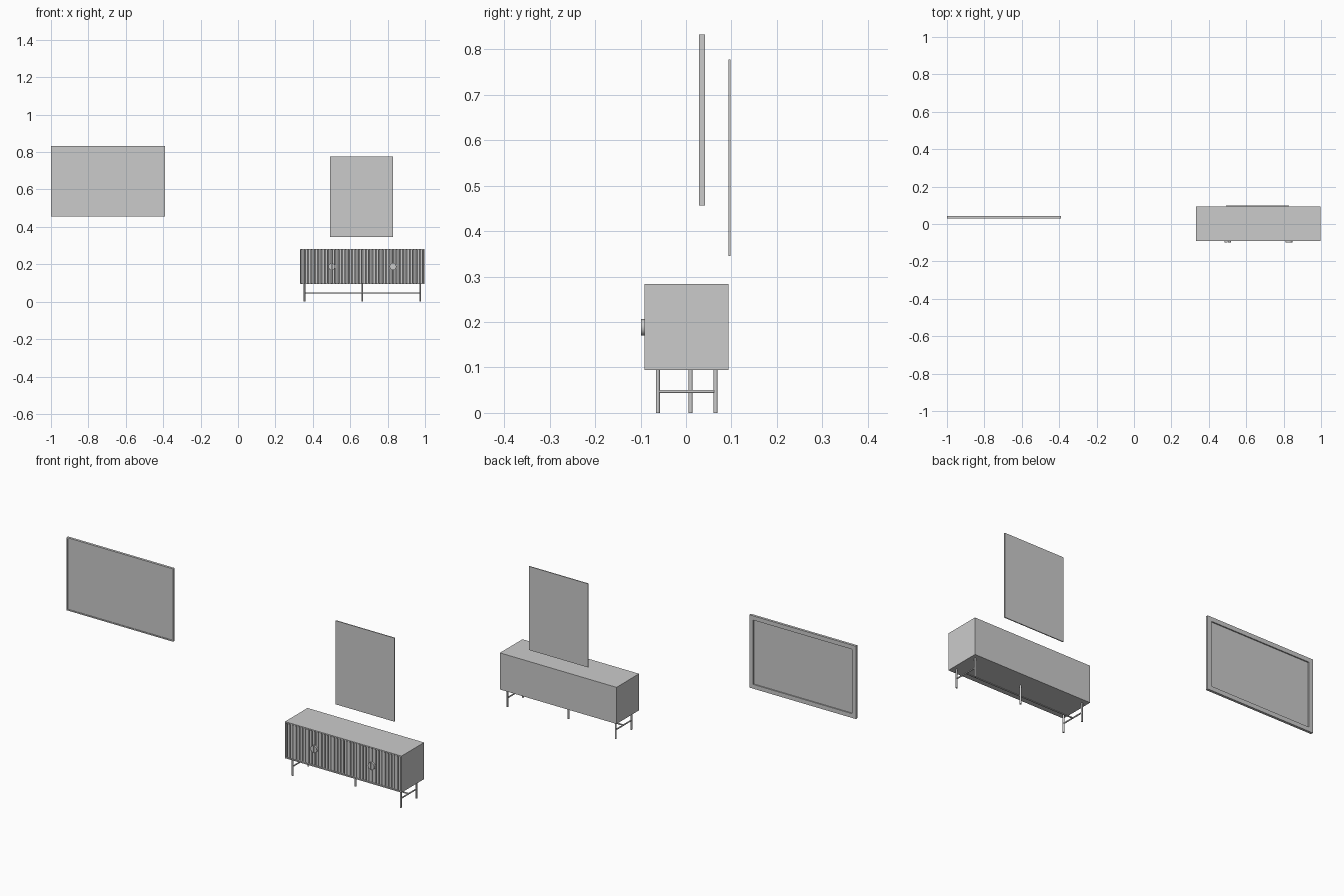
import bpy, math
from mathutils import Vector

if "Cube" in bpy.data.objects:
    bpy.data.objects.remove(bpy.data.objects["Cube"])


def box(name, x0, x1, y0, y1, z0, z1):
    bpy.ops.mesh.primitive_cube_add(size=1, location=((x0+x1)/2, (y0+y1)/2, (z0+z1)/2))
    o = bpy.context.object
    o.name = name
    o.scale = (x1-x0, y1-y0, z1-z0)
    bpy.ops.object.transform_apply(location=False, rotation=False, scale=True)
    return o


def rod(name, a, b, r, sides=20):
    a, b = Vector(a), Vector(b)
    bpy.ops.mesh.primitive_cylinder_add(vertices=sides, radius=r, depth=(b-a).length, location=(a+b)/2)
    o = bpy.context.object
    o.name = name
    o.rotation_euler = (b-a).to_track_quat('Z', 'Y').to_euler()
    bpy.ops.object.shade_smooth_by_angle()
    return o


def prism(name, pts, depth, axis):
    # extrude a closed outline: axis 'z' uses (x, y), axis 'y' uses (x, z)
    lo, hi = depth
    n = len(pts)
    vs = [(p, q, d) if axis == 'z' else (p, d, q) for d in (lo, hi) for p, q in pts]
    fs = [tuple(range(n))[::-1], tuple(range(n, 2*n))]
    fs += [(i, (i+1) % n, n+(i+1) % n, n+i) for i in range(n)]
    if axis == 'y':
        fs = [f[::-1] for f in fs]
    me = bpy.data.meshes.new(name)
    me.from_pydata(vs, [], fs)
    o = bpy.data.objects.new(name, me)
    bpy.context.collection.objects.link(o)
    bpy.context.view_layer.objects.active = o
    bpy.ops.object.select_all(action='DESELECT')
    o.select_set(True)
    bpy.ops.object.shade_smooth_by_angle()
    return o


def frame(name, x0, x1, y0, y1, z0, z1, w):
    box(name + "_left", x0, x0+w, y0, y1, z0, z1)
    box(name + "_right", x1-w, x1, y0, y1, z0, z1)
    box(name + "_bottom", x0+w, x1-w, y0, y1, z0, z0+w)
    box(name + "_top", x0+w, x1-w, y0, y1, z1-w, z1)


# Wall screen: thin front rim, wider rear rim, recessed panel
frame("screen_front_rim", -1, -0.391, 0.029, 0.035, 0.456, 0.832, 0.006)
frame("screen_rear_rim", -1, -0.391, 0.035, 0.042, 0.456, 0.832, 0.022)
box("screen_panel", -0.994, -0.397, 0.032, 0.036, 0.462, 0.826)

# Wall picture
box("wall_picture", 0.491, 0.829, 0.093, 0.098, 0.345, 0.777)

# Cabinet carcass
X0, X1, Y0, Y1, Z0, Z1, T = 0.332, 0.998, -0.091, 0.093, 0.094, 0.283, 0.006
XM = (X0+X1)/2
box("cabinet_top", X0, X1, Y0, Y1, Z1-T, Z1)
box("cabinet_bottom", X0+T, X1-T, Y0, Y1, Z0, Z0+T)
box("cabinet_left_side", X0, X0+T, Y0, Y1, Z0, Z1-T)
box("cabinet_right_side", X1-T, X1, Y0, Y1, Z0, Z1-T)
box("cabinet_back", X0+T, X1-T, Y1-T, Y1, Z0+T, Z1-T)

# Four doors faced with rounded vertical slats
inner, gap, slats = X1-X0-2*T, 0.002, 9
dw = inner/4
for d in range(4):
    a, b = X0+T+d*dw+gap/2, X0+T+(d+1)*dw-gap/2
    box(f"door_{d+1}", a, b, -0.082, -0.074, Z0+T+0.001, Z1-T-0.001)
    pitch = (b-a)/slats
    for i in range(slats):
        c, hw = a+(i+0.5)*pitch, pitch*0.36
        pts = [(c+hw*math.cos(t), -0.084-0.006*math.sin(t))
               for t in (math.pi*k/8 for k in range(9))]
        pts = [(c+hw, -0.081)] + pts + [(c-hw, -0.081)]
        prism(f"door_{d+1}_slat_{i+1}", pts[::-1], (Z0+T+0.001, Z1-T-0.001), 'z')

# Split round handles, one half-disc per door
for hx, pair in ((X0+T+dw, "left"), (X0+T+3*dw, "right")):
    for s in (-1, 1):
        pts = [(hx+s*(0.001+0.017*math.cos(t)), 0.188+0.018*math.sin(t))
               for t in (-math.pi/2+math.pi*k/16 for k in range(17))]
        prism(f"{pair}_handle_{'inner' if s > 0 else 'outer'}",
              pts if s > 0 else pts[::-1], (-0.099, -0.088), 'y')

# Legs and stretchers
for lx, side in ((0.356, "left"), (0.974, "right")):
    for ly, end in ((-0.062, "front"), (0.065, "back")):
        rod(f"{side}_{end}_leg", (lx, ly, 0), (lx, ly, Z0), 0.0045)
    rod(f"{side}_stretcher", (lx, -0.062, 0.047), (lx, 0.065, 0.047), 0.0035)
rod("middle_leg", (XM, 0.01, 0), (XM, 0.01, Z0), 0.0045)
rod("long_stretcher", (0.356, 0.002, 0.047), (0.974, 0.002, 0.047), 0.0035)
